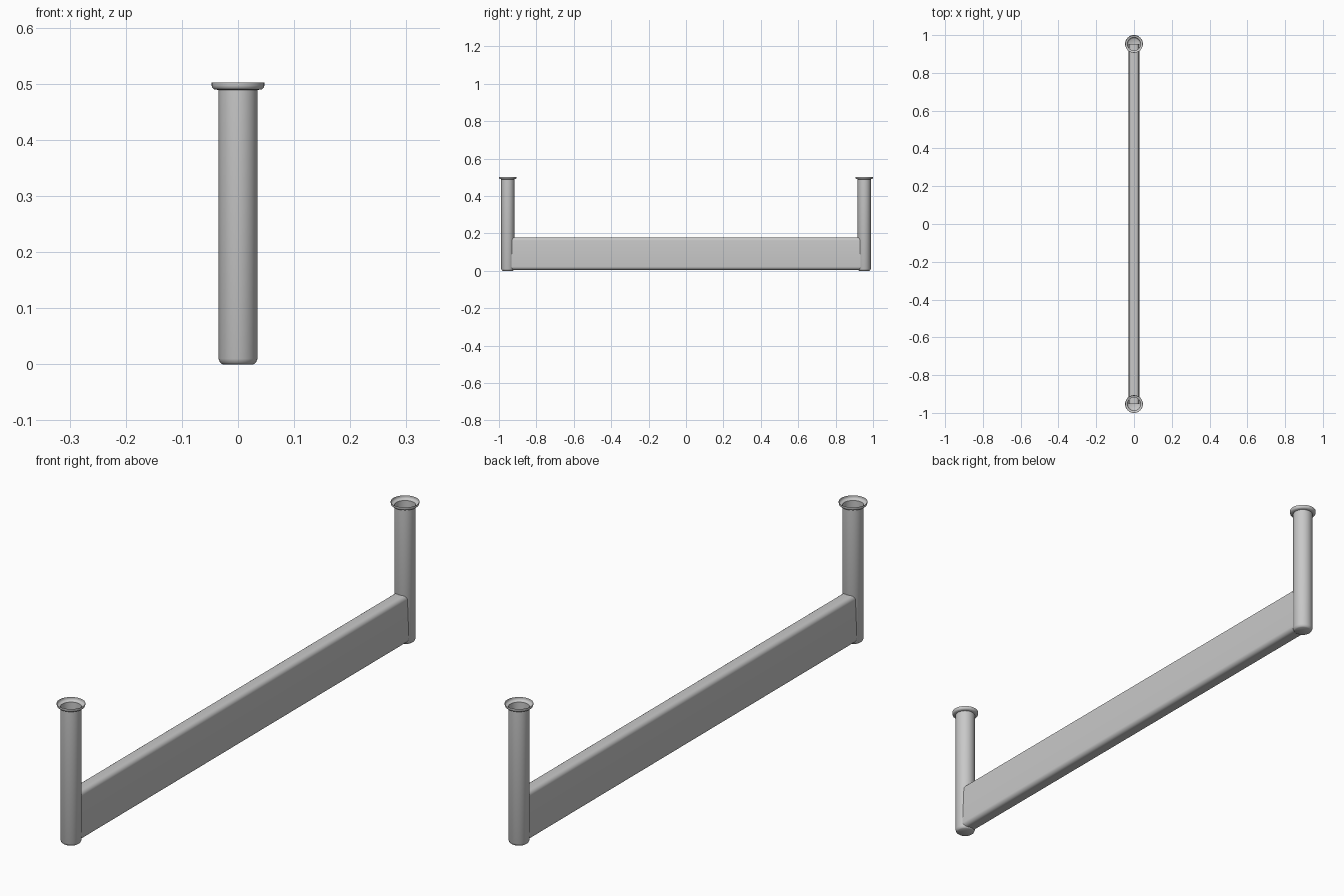
import bpy, bmesh, math

if "Cube" in bpy.data.objects:
    bpy.data.objects.remove(bpy.data.objects["Cube"])

metal = bpy.data.materials.new("light_grey_metal")
metal.diffuse_color = (0.58, 0.58, 0.58, 1)
metal.use_nodes = True
metal.node_tree.nodes["Principled BSDF"].inputs["Base Color"].default_value = metal.diffuse_color

POST_Y = 0.953   # distance of each post axis from the middle
SIDES = 32


def finish(name, bm):
    mesh = bpy.data.meshes.new(name)
    bm.to_mesh(mesh)
    bm.free()
    obj = bpy.data.objects.new(name, mesh)
    bpy.context.collection.objects.link(obj)
    mesh.materials.append(metal)
    bpy.ops.object.select_all(action='DESELECT')
    obj.select_set(True)
    bpy.context.view_layer.objects.active = obj
    bpy.ops.object.shade_smooth_by_angle(angle=math.radians(40))
    return obj


def make_post(name, y):
    # open-topped thin tube with a bevelled foot and a dished rim
    profile = [(0.028, 0.0), (0.032, 0.003), (0.035, 0.010), (0.035, 0.489),
               (0.043, 0.490), (0.046, 0.493), (0.047, 0.497), (0.047, 0.502)]
    bm = bmesh.new()
    rings = []
    for r, z in profile:
        rings.append([bm.verts.new((r * math.cos(2 * math.pi * i / SIDES),
                                    y + r * math.sin(2 * math.pi * i / SIDES), z))
                      for i in range(SIDES)])
    for low, high in zip(rings, rings[1:]):
        for i in range(SIDES):
            j = (i + 1) % SIDES
            bm.faces.new((low[i], low[j], high[j], high[i]))
    bm.faces.new(rings[0][::-1])
    finish(name, bm)


def make_beam():
    # tall rounded section, slightly fuller low down, run between the post axes
    section = []
    for cx, cz, r, start in ((0.012, 0.022, 0.017, -90), (0.010, 0.162, 0.016, 0)):
        for k in range(7):
            a = math.radians(start + 15 * k)
            section.append((cx + r * math.cos(a), cz + r * math.sin(a)))
    section += [(-x, z) for x, z in reversed(section)]
    bm = bmesh.new()
    front = bm.faces.new([bm.verts.new((x, -POST_Y, z)) for x, z in section])
    grown = bmesh.ops.extrude_face_region(bm, geom=[front], use_keep_orig=True)
    moved = [v for v in grown["geom"] if isinstance(v, bmesh.types.BMVert)]
    bmesh.ops.translate(bm, verts=moved, vec=(0, 2 * POST_Y, 0))
    bmesh.ops.recalc_face_normals(bm, faces=bm.faces)
    finish("cross_beam", bm)


make_post("front_post", -POST_Y)
make_post("back_post", POST_Y)
make_beam()
